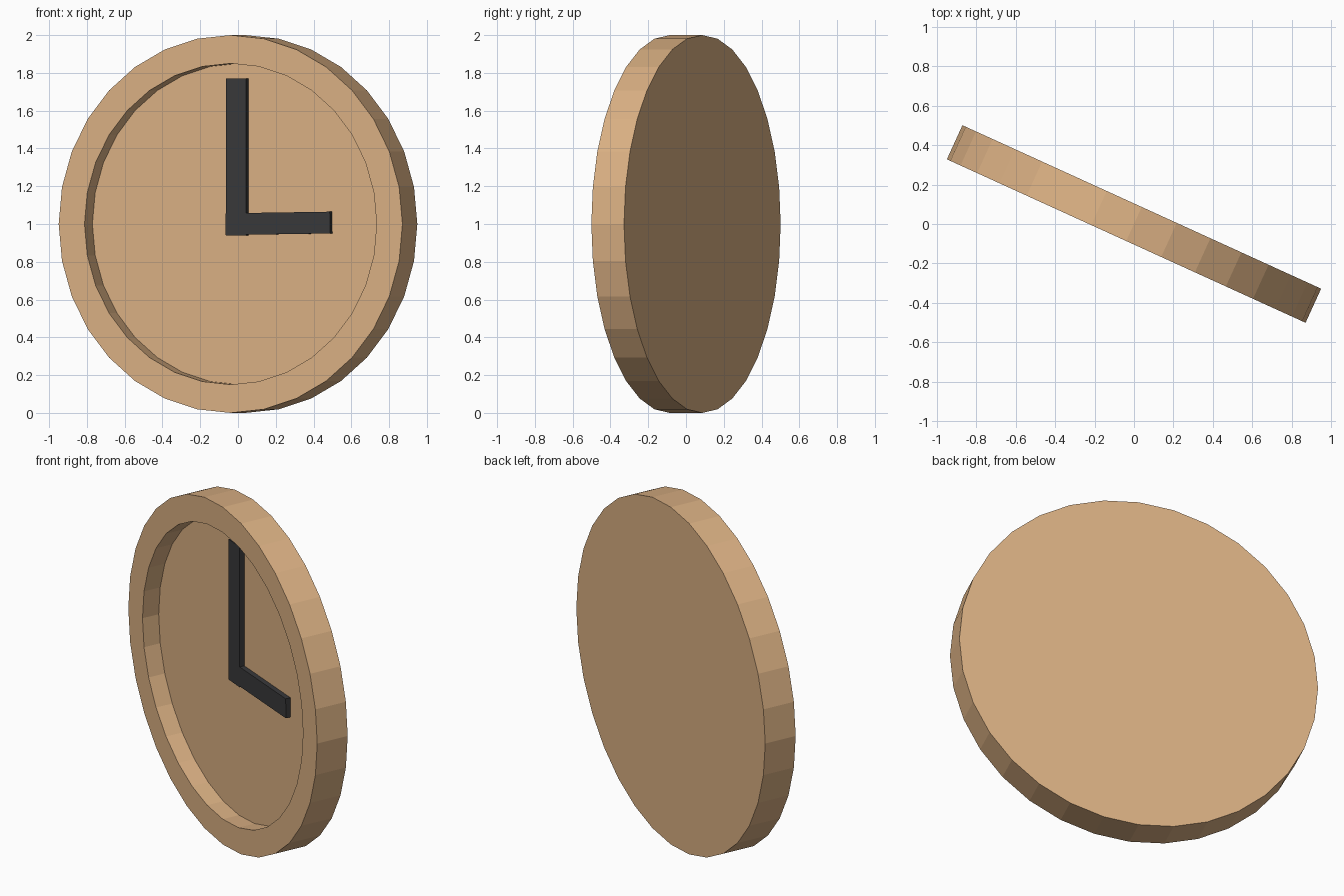
import bpy
import bmesh
from math import cos, sin, radians, tau
from mathutils import Matrix

default = bpy.data.objects.get("Cube")
if default:
    bpy.data.objects.remove(default, do_unlink=True)

SIDES = 32
DEPTH = 0.19           # body thickness
FLOOR = 0.006          # y of the recessed dial
# whole clock is turned about the vertical and raised to stand on the ground
PLACE = Matrix.Translation((0, 0, 1)) @ Matrix.Rotation(radians(-24.5), 4, 'Z')


def make_material(name, color):
    mat = bpy.data.materials.new(name)
    mat.use_nodes = True
    mat.diffuse_color = color
    mat.node_tree.nodes["Principled BSDF"].inputs["Base Color"].default_value = color
    return mat


wood = make_material("light_wood", (0.71, 0.44, 0.23, 1))
dark = make_material("dark_grey", (0.041, 0.041, 0.043, 1))


def finish(name, bm, mat):
    bmesh.ops.recalc_face_normals(bm, faces=bm.faces)
    mesh = bpy.data.meshes.new(name)
    bm.to_mesh(mesh)
    bm.free()
    mesh.materials.append(mat)
    obj = bpy.data.objects.new(name, mesh)
    obj.matrix_world = PLACE
    bpy.context.collection.objects.link(obj)
    return obj


# Body: back disc, outer wall, front rim, recess wall and dial
profile = [(1, DEPTH / 2), (1, -DEPTH / 2), (0.85, -DEPTH / 2), (0.85, FLOOR)]
bm = bmesh.new()
rings = [[bm.verts.new((r * cos(tau * i / SIDES), y, r * sin(tau * i / SIDES)))
          for i in range(SIDES)] for r, y in profile]
for a, b in zip(rings, rings[1:]):
    for i in range(SIDES):
        j = (i + 1) % SIDES
        bm.faces.new((a[i], a[j], b[j], b[i]))
bm.faces.new(rings[0])
bm.faces.new(rings[-1])
finish("clock_body", bm, wood)


# Hands: flat bars that start just behind the pivot
def make_hand(name, length, thickness, angle):
    tail, width = 0.062, 0.115
    bm = bmesh.new()
    bmesh.ops.create_cube(bm, size=1)
    bmesh.ops.scale(bm, verts=bm.verts, vec=(length + tail, thickness, width))
    bmesh.ops.translate(bm, verts=bm.verts,
                        vec=((length - tail) / 2, FLOOR - thickness / 2, 0))
    bmesh.ops.rotate(bm, verts=bm.verts, cent=(0, 0, 0),
                     matrix=Matrix.Rotation(radians(-angle), 3, 'Y'))
    finish(name, bm, dark)


make_hand("minute_hand", 0.77, 0.03, 90)
make_hand("hour_hand", 0.545, 0.029, 0.8)
